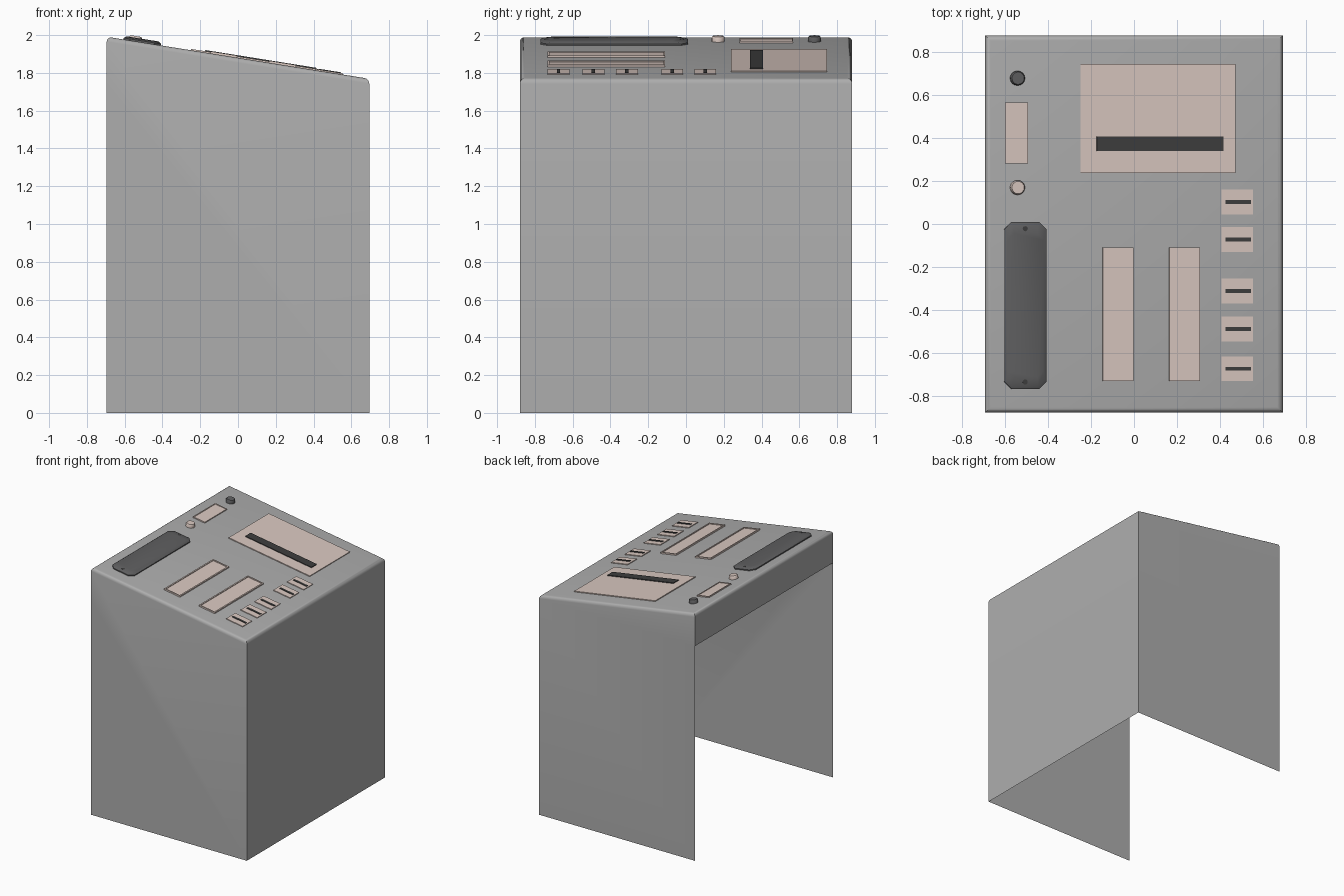
import bpy, bmesh, math
from mathutils import Matrix

if "Cube" in bpy.data.objects:
    bpy.data.objects.remove(bpy.data.objects["Cube"])

SLOPE, MID = 0.16, 1.88          # sloping top: z = MID - SLOPE * x
TILT = math.atan(SLOPE)


def material(name, rgb):
    m = bpy.data.materials.new(name)
    m.diffuse_color = (*rgb, 1)
    m.use_nodes = True
    m.node_tree.nodes["Principled BSDF"].inputs["Base Color"].default_value = m.diffuse_color
    return m


GREY = material("panel grey", (0.42, 0.42, 0.42))
TAN = material("pale tan", (0.70, 0.58, 0.53))
DARK = material("dark grey", (0.115, 0.115, 0.118))
BLACK = material("slot black", (0.048, 0.048, 0.048))


def finish(name, bm, mat, smooth=None):
    bmesh.ops.recalc_face_normals(bm, faces=bm.faces)
    me = bpy.data.meshes.new(name)
    bm.to_mesh(me)
    bm.free()
    me.materials.append(mat)
    ob = bpy.data.objects.new(name, me)
    bpy.context.collection.objects.link(ob)
    if smooth:
        bpy.ops.object.select_all(action='DESELECT')
        ob.select_set(True)
        bpy.context.view_layer.objects.active = ob
        bpy.ops.object.shade_smooth_by_angle(angle=math.radians(smooth))
    return ob


def on_panel(ob, x, y):
    """Seat an object on the sloping top at top-view position x, y."""
    ob.matrix_world = Matrix.Translation((x, y, MID - SLOPE * x)) @ Matrix.Rotation(TILT, 4, 'Y')


def loft(name, rings, mat, smooth=None, recess=0, depth=0):
    """Stack of (points, height) rings, capped; cap may have a recess."""
    bm = bmesh.new()
    loops = [[bm.verts.new((px, py, h)) for px, py in pts] for pts, h in rings]
    n = len(loops[0])
    for a, b in zip(loops, loops[1:]):
        for i in range(n):
            bm.faces.new((a[i], a[(i + 1) % n], b[(i + 1) % n], b[i]))
    bm.faces.new(loops[0][::-1])
    cap = bm.faces.new(loops[-1])
    if recess:
        bm.normal_update()
        bmesh.ops.inset_region(bm, faces=[cap], thickness=recess)
        r = bmesh.ops.extrude_discrete_faces(bm, faces=[cap])
        bmesh.ops.translate(bm, verts=r["faces"][0].verts, vec=(0, 0, -depth))
    return finish(name, bm, mat, smooth)


def plate(name, x0, x1, y0, y1, h, mat, base=-0.003, recess=0, depth=0):
    u, v = (x1 - x0) / 2 / math.cos(TILT), (y1 - y0) / 2
    pts = [(-u, -v), (u, -v), (u, v), (-u, v)]
    ob = loft(name, [(pts, base), (pts, h)], mat, None, recess, depth)
    on_panel(ob, (x0 + x1) / 2, (y0 + y1) / 2)


def disc(name, x, y, profile, mat, sides=16):
    rings = [([(r * math.cos(2 * math.pi * i / sides), r * math.sin(2 * math.pi * i / sides))
               for i in range(sides)], h) for r, h in profile]
    on_panel(loft(name, rings, mat, 35), x, y)


# Cabinet shell: open bottom, left side open below a short lip
W, D, LIP = 0.695, 0.88, 1.73
bm = bmesh.new()
V = lambda x, y, z: bm.verts.new((x, y, z))
zl, zr = MID + SLOPE * W, MID - SLOPE * W
(fl, fr, ft_r, ft_l, fm), (bl, br, bt_r, bt_l, bmid) = [
    [V(-W, y, 0), V(W, y, 0), V(W, y, zr), V(-W, y, zl), V(-W, y, LIP)] for y in (-D, D)]
bm.faces.new((fl, fr, ft_r, ft_l, fm))
bm.faces.new((br, bl, bmid, bt_l, bt_r))
bm.faces.new((fr, br, bt_r, ft_r))
bm.faces.new((bmid, fm, ft_l, bt_l))
top = bm.faces.new((ft_l, ft_r, bt_r, bt_l))
bmesh.ops.bevel(bm, geom=list(top.edges), offset=0.026, offset_type='OFFSET',
                segments=4, profile=0.5, affect='EDGES')
finish("cabinet_shell", bm, GREY, 35)

# Large plate with a raised dark bar
plate("large_plate", -0.25, 0.473, 0.237, 0.747, 0.007, TAN)
plate("large_plate_bar", -0.175, 0.415, 0.34, 0.408, 0.013, BLACK)

# Small framed plate and the two long framed slots
plate("small_frame", -0.602, -0.495, 0.283, 0.567, 0.009, TAN, recess=0.01, depth=0.004)
for i, x in enumerate((-0.147, 0.163)):
    plate(f"long_frame_{i + 1}", x, x + 0.142, -0.733, -0.11, 0.011, TAN, recess=0.014, depth=0.006)

# Row of small plates, each with a thin dark slot
for i, y in enumerate((0.102, -0.073, -0.313, -0.49, -0.675)):
    plate(f"switch_plate_{i + 1}", 0.407, 0.555, y - 0.058, y + 0.058, 0.006, TAN)
    plate(f"switch_slot_{i + 1}", 0.425, 0.545, y - 0.009, y + 0.009, 0.010, BLACK)

# Two round buttons
for name, y, mat in (("dark_button", 0.68, DARK), ("tan_button", 0.17, TAN)):
    disc(name, -0.545, y, [(0.034, -0.004), (0.034, 0.02), (0.029, 0.028)], mat)


# Long dark handle plate with clipped corners and soft edges
def octagon(u, v, c):
    return [(-u + c, -v), (u - c, -v), (u, -v + c), (u, v - c),
            (u - c, v), (-u + c, v), (-u, v - c), (-u, -v + c)]


handle = loft("handle_plate", [(octagon(0.100, 0.390, 0.035), -0.004),
                               (octagon(0.100, 0.390, 0.035), 0.008),
                               (octagon(0.091, 0.378, 0.032), 0.015),
                               (octagon(0.086, 0.335, 0.030), 0.019)], DARK, 40)
on_panel(handle, -0.508, -0.38)
for i, y in enumerate((-0.022, -0.737)):
    disc(f"handle_screw_{i + 1}", -0.51, y, [(0.012, 0), (0.012, 0.018)], BLACK, 12)
